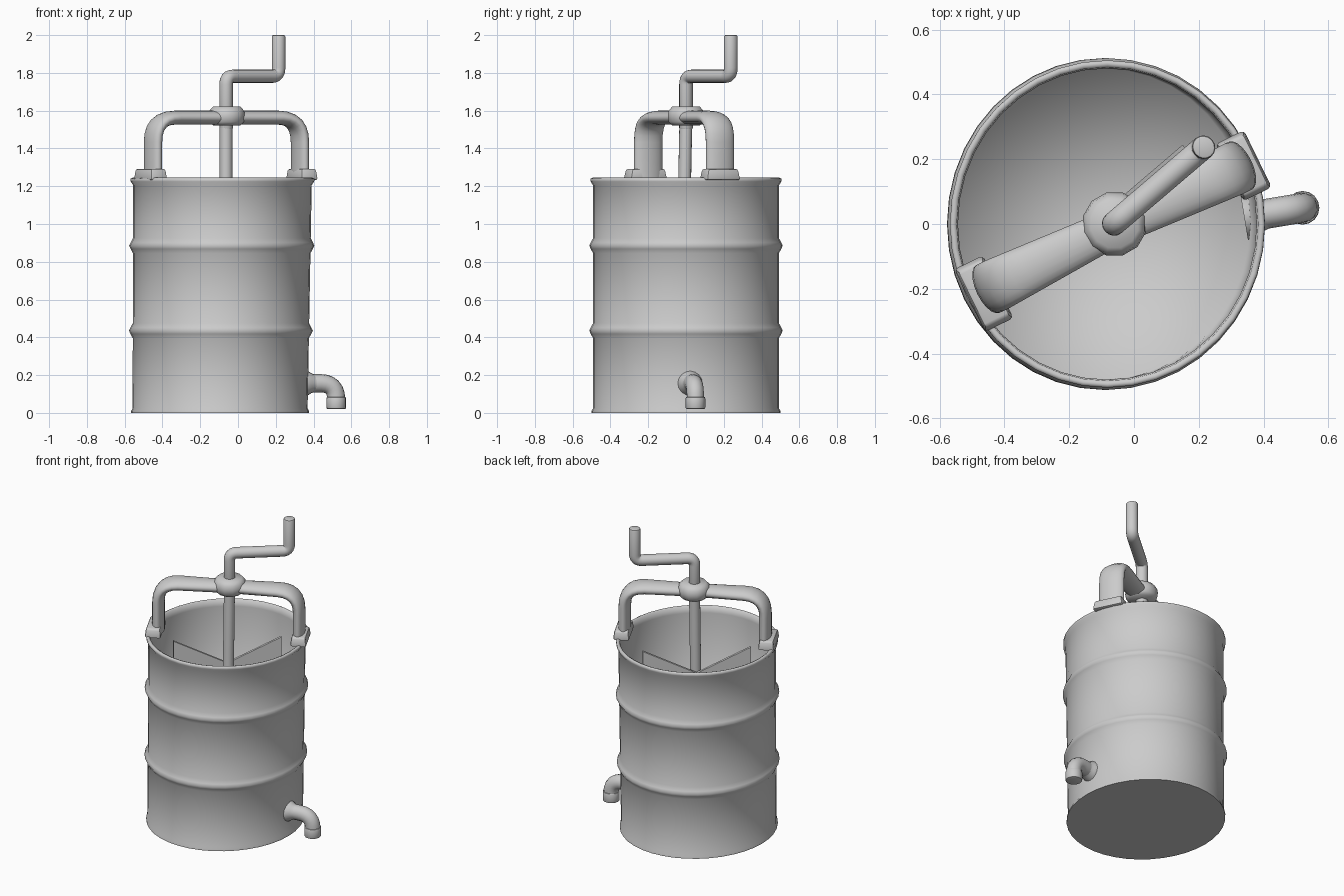
import bpy, bmesh, math
from mathutils import Vector, Matrix

if "Cube" in bpy.data.objects:
    bpy.data.objects.remove(bpy.data.objects["Cube"])

metal = bpy.data.materials.new("grey_metal")
metal.diffuse_color = (0.6, 0.6, 0.6, 1)
metal.use_nodes = True
metal.node_tree.nodes["Principled BSDF"].inputs["Base Color"].default_value = metal.diffuse_color


def finish(bm, name, angle=40, keep_smooth=None):
    """Smooth shading with sharp edges above an angle."""
    bmesh.ops.recalc_face_normals(bm, faces=bm.faces)
    for f in bm.faces:
        f.smooth = True
    for e in bm.edges:
        if len(e.link_faces) == 2 and e.calc_face_angle(0) > math.radians(angle):
            e.smooth = bool(keep_smooth and keep_smooth(e))
    me = bpy.data.meshes.new(name)
    bm.to_mesh(me)
    bm.free()
    me.materials.append(metal)
    ob = bpy.data.objects.new(name, me)
    bpy.context.collection.objects.link(ob)
    return ob


def skin(bm, rings, caps=True):
    """Bridge successive vertex rings with quads."""
    n = len(rings[0])
    for r0, r1 in zip(rings, rings[1:]):
        for i in range(n):
            j = (i + 1) % n
            bm.faces.new((r0[i], r0[j], r1[j], r1[i]))
    if caps:
        bm.faces.new(rings[0])
        bm.faces.new(rings[-1])


def fillet(pts, r, k=6):
    """Round the inner corners of a path."""
    pts = [Vector(p) for p in pts]
    out = [pts[0]]
    for a, b, c in zip(pts, pts[1:], pts[2:]):
        p = b + (a - b).normalized() * r
        q = b + (c - b).normalized() * r
        for i in range(k + 1):
            t = i / k
            out.append(p * (1 - t) ** 2 + b * 2 * t * (1 - t) + q * t * t)
    return out + [pts[-1]]


def sweep(name, pts, side, wide, thick, seg=16, bevel=0.0):
    """Sweep an ellipse along a path lying in the plane normal to side."""
    bm = bmesh.new()
    rings = []
    for i, p in enumerate(pts):
        t = (pts[min(i + 1, len(pts) - 1)] - pts[max(i - 1, 0)]).normalized()
        up = t.cross(side).normalized()
        w = wide(p) if callable(wide) else wide
        rings.append([bm.verts.new(p + side * w * math.cos(u) + up * thick * math.sin(u))
                      for u in (2 * math.pi * s / seg for s in range(seg))])
    skin(bm, rings)
    if bevel:
        rim = [e for e in bm.edges if any(len(f.verts) > 4 for f in e.link_faces)]
        bmesh.ops.bevel(bm, geom=rim, offset=bevel, segments=2, affect='EDGES', profile=0.5)
    return finish(bm, name)


# Barrel: slightly oval drum with two ribs, rolled rim and open top
H, SEG = 1.245, 40
profile = [(.008, 0), (.008, .01), (0, .025), (0, .395), (.012, .418), (.02, .435),
           (.012, .452), (0, .475), (0, .845), (.012, .868), (.02, .885), (.012, .902),
           (0, .925), (0, 1.205), (.013, 1.225), (.013, 1.24), (.004, H), (-.008, 1.24),
           (-.012, 1.2), (-.012, .03)]
bm = bmesh.new()
rings = []
for off, z in profile:
    cx, rx = -.095 + .013 * z / H, .463 + .01 * z / H
    rings.append([bm.verts.new((cx + (rx + off) * math.cos(u), (.492 + off) * math.sin(u), z))
                  for u in (2 * math.pi * s / SEG for s in range(SEG))])
skin(bm, rings, caps=False)
for ring, z in ((rings[0], 0), (rings[-1], .03)):
    c = bm.verts.new((-.095, 0, z))
    for i in range(SEG):
        bm.faces.new((ring[i], ring[(i + 1) % SEG], c))
# the floor blends softly into the inner wall
finish(bm, "barrel", 50, lambda e: e.verts[0].co.z > .02)

# Support frame: flattened arch standing on the rim
left, right = Vector((-.45, -.2, 0)), Vector((.328, .18, 0))
d = (right - left).normalized()
side = Vector((-d.y, d.x, 0))
mid = (left + right) / 2
Z = Vector((0, 0, 1))
arch = fillet([left + Z * 1.24, left + Z * 1.563, right + Z * 1.563, right + Z * 1.24], .13)
arch.insert(len(arch) // 2, mid + Z * 1.563)
sweep("support_frame", arch, side,
      lambda p: .058 + .024 * min(1, abs((p - mid).dot(d)) / .4), .037, 20)

# Feet clamped on the rim
spin = Matrix.Rotation(math.atan2(d.y, d.x), 4, 'Z')
for name, pos, length in (("left_foot", Vector((-.463, -.215, 1.262)), .22),
                          ("right_foot", Vector((.338, .18, 1.262)), .20)):
    bm = bmesh.new()
    bmesh.ops.create_cube(bm, size=1)
    for v in bm.verts:
        k = .88 if v.co.z > 0 else 1
        v.co = Vector((v.co.x * .1 * k, v.co.y * length * k, v.co.z * .06))
    bmesh.ops.bevel(bm, geom=bm.edges[:], offset=.012, segments=2, affect='EDGES', profile=.5)
    bmesh.ops.transform(bm, matrix=Matrix.Translation(pos) @ spin, verts=bm.verts)
    finish(bm, name)

# Hub where the shaft passes through the frame
bm = bmesh.new()
rings = [[bm.verts.new((-.06 + r * math.cos(u), r * math.sin(u), z))
          for u in (2 * math.pi * (s + .5) / 12 for s in range(12))]
         for r, z in ((.075, 1.522), (.095, 1.54), (.1, 1.572), (.095, 1.6), (.075, 1.622))]
skin(bm, rings)
finish(bm, "hub", 50)

# Crank: shaft, arm and grip as one bent rod
top, tip = Vector((-.063, 0, 0)), Vector((.215, .237, 0))
arm = (tip - top).normalized()
normal = Vector((-arm.y, arm.x, 0))
sweep("crank", fillet([top + Z * 1.5, top + Z * 1.782, tip + Z * 1.782, tip + Z * 2.0], .045),
      normal, .037, .035, 16, .008)
sweep("mixing_shaft", [Vector((-.064, -.03, .1)), Vector((-.063, 0, 1.58))],
      Vector((1, 0, 0)), .034, .034)

# Paddle: thin bow-tie plate behind the shaft
bm = bmesh.new()
outline = [(-.33, .2), (0, .33), (.33, .2), (.33, 1.19), (0, 1.03), (-.33, 1.19)]
base = Vector((-.063, -.015, 0)) + normal * .05
plates = [[bm.verts.new(base + arm * x + Z * z + normal * t) for x, z in outline]
          for t in (-.009, .009)]
for p in plates:
    bm.faces.new((p[0], p[1], p[4], p[5]))
    bm.faces.new((p[1], p[2], p[3], p[4]))
for i in range(6):
    j = (i + 1) % 6
    bm.faces.new((plates[0][i], plates[0][j], plates[1][j], plates[1][i]))
finish(bm, "paddle", 20)

# Spout: bent pipe with a thicker nozzle and a wall collar
s0, s1 = Vector((.34, .02, .157)), Vector((.52, .05, .157))
sd = (s1 - s0).normalized()
sn = Vector((-sd.y, sd.x, 0))
sweep("spout", fillet([s0, s1, Vector((.52, .05, .05))], .085), sn, .046, .048, 16)
sweep("spout_nozzle", [Vector((.52, .05, .02)), Vector((.52, .05, .085))],
      Vector((1, 0, 0)), .052, .052, 16, .008)
bm = bmesh.new()
rings = [[bm.verts.new(s0 + sd * x + sn * r * math.cos(u) + Z * r * math.sin(u))
          for u in (2 * math.pi * s / 16 for s in range(16))]
         for x, r in ((.0, .07), (.03, .065), (.05, .052), (.07, .046))]
skin(bm, rings)
finish(bm, "spout_collar")
